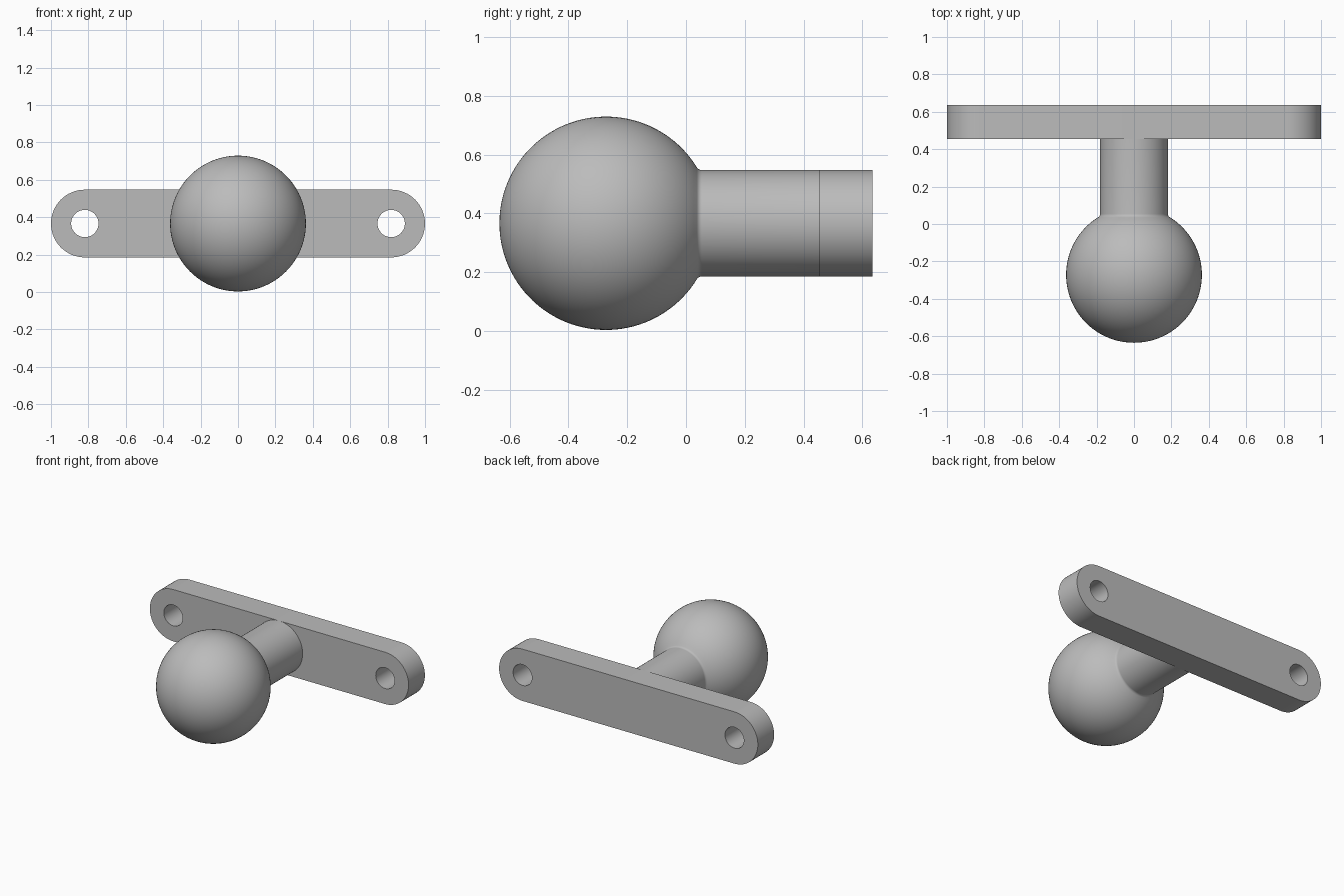
import bpy, bmesh
from math import sin, cos, pi, radians, sqrt, atan2
from mathutils import Matrix

if "Cube" in bpy.data.objects:
    bpy.data.objects.remove(bpy.data.objects["Cube"])

MID_Z = 0.366                     # height of the common axis
BALL_Y, BALL_R = -0.272, 0.363
STEM_R, FILLET = 0.181, 0.02
PLATE_FRONT, PLATE_BACK = 0.455, 0.635
HOLE_X, HOLE_R = 0.819, 0.073

grey = bpy.data.materials.new("plain grey")
grey.use_nodes = True
colour = (0.5, 0.5, 0.5, 1)
grey.diffuse_color = colour
grey.node_tree.nodes["Principled BSDF"].inputs["Base Color"].default_value = colour


def finish(name, bm):
    """Turn a bmesh into a named, shaded object."""
    bmesh.ops.remove_doubles(bm, verts=bm.verts, dist=1e-4)
    bmesh.ops.recalc_face_normals(bm, faces=bm.faces)
    mesh = bpy.data.meshes.new(name)
    bm.to_mesh(mesh)
    bm.free()
    mesh.materials.append(grey)
    obj = bpy.data.objects.new(name, mesh)
    bpy.context.collection.objects.link(obj)
    bpy.ops.object.select_all(action='DESELECT')
    obj.select_set(True)
    bpy.context.view_layer.objects.active = obj
    bpy.ops.object.shade_smooth_by_angle(angle=radians(30))
    return obj


def arc(cx, cy, r, start, end, steps):
    angles = [start + (end - start) * i / steps for i in range(steps + 1)]
    return [(cx + r * cos(a), cy + r * sin(a)) for a in angles]


# Ball and stem: one profile of (distance along y, radius) spun round the y axis
fillet_y = sqrt((BALL_R + FILLET) ** 2 - (STEM_R + FILLET) ** 2)
meet = atan2(STEM_R + FILLET, fillet_y)
profile = arc(BALL_Y, 0, BALL_R, pi, meet, 48)
profile += arc(BALL_Y + fillet_y, STEM_R + FILLET, FILLET, pi + meet, 1.5 * pi, 6)[1:]
profile += [(PLATE_FRONT + 0.01, STEM_R)]
bm = bmesh.new()
verts = [bm.verts.new((0, y, MID_Z + r)) for y, r in profile]
edges = [bm.edges.new(pair) for pair in zip(verts, verts[1:])]
bmesh.ops.spin(bm, geom=verts + edges, cent=(0, 0, MID_Z), axis=(0, 1, 0),
               angle=2 * pi, steps=96)
finish("ball_and_stem", bm)

# Mounting plate: rounded bar outline with two bolt holes, filled and extruded
end_r, end_x = STEM_R, 1 - STEM_R
outline = (arc(end_x, 0, end_r, -pi / 2, pi / 2, 32)
           + arc(-end_x, 0, end_r, pi / 2, 1.5 * pi, 32))
holes = [arc(side * HOLE_X, 0, HOLE_R, 0, 2 * pi, 48)[:-1] for side in (-1, 1)]
curve = bpy.data.curves.new("plate_outline", 'CURVE')
curve.dimensions = '2D'
curve.fill_mode = 'BOTH'
curve.extrude = (PLATE_BACK - PLATE_FRONT) / 2
for loop in [outline] + holes:
    spline = curve.splines.new('POLY')
    spline.points.add(len(loop) - 1)
    for point, (x, z) in zip(spline.points, loop):
        point.co = (x, z, 0, 1)
    spline.use_cyclic_u = True
helper = bpy.data.objects.new("plate_outline", curve)
bm = bmesh.new()
bm.from_mesh(helper.to_mesh())
helper.to_mesh_clear()
bpy.data.objects.remove(helper)
bm.transform(Matrix.Translation((0, (PLATE_FRONT + PLATE_BACK) / 2, MID_Z))
             @ Matrix.Rotation(pi / 2, 4, 'X'))
finish("mounting_plate", bm)
